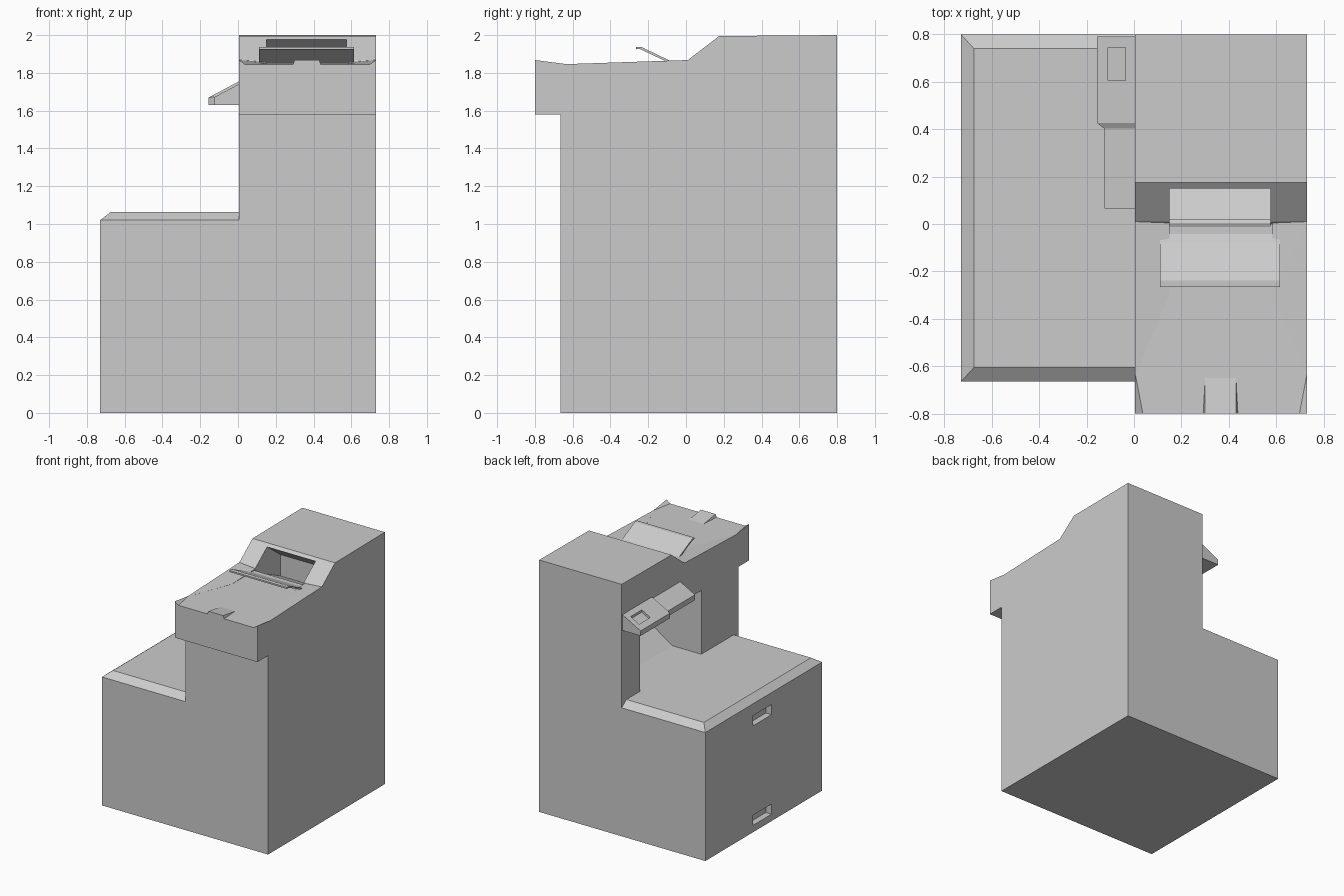
import bpy, bmesh

if "Cube" in bpy.data.objects:
    bpy.data.objects.remove(bpy.data.objects["Cube"])


def finish(name, bm):
    bmesh.ops.recalc_face_normals(bm, faces=bm.faces)
    mesh = bpy.data.meshes.new(name)
    bm.to_mesh(mesh)
    bm.free()
    ob = bpy.data.objects.new(name, mesh)
    bpy.context.collection.objects.link(ob)
    return ob


def prism(name, profile, axis, lo, hi):
    """Extrude a profile along x (profile is y,z) or y (profile is x,z)."""
    bm = bmesh.new()
    place = (lambda a, b, t: (t, a, b)) if axis == 'x' else (lambda a, b, t: (a, t, b))
    ends = [[bm.verts.new(place(a, b, t)) for a, b in profile] for t in (lo, hi)]
    for ring in ends:
        bm.faces.new(ring)
    n = len(profile)
    for i in range(n):
        j = (i + 1) % n
        bm.faces.new((ends[0][i], ends[0][j], ends[1][j], ends[1][i]))
    return finish(name, bm)


def hull(name, pts):
    bm = bmesh.new()
    for p in pts:
        bm.verts.new(p)
    bmesh.ops.convex_hull(bm, input=bm.verts)
    bmesh.ops.dissolve_limit(bm, angle_limit=0.003, verts=bm.verts, edges=bm.edges)
    return finish(name, bm)


def rect(x0, x1, y0, y1, z):
    return [(x, y, z) for x in (x0, x1) for y in (y0, y1)]


def cut(target, cutter):
    m = target.modifiers.new("cut", 'BOOLEAN')
    m.operation, m.solver, m.object = 'DIFFERENCE', 'EXACT', cutter
    cutter.hide_render = True
    cutter.hide_set(True)


# Tall cabinet with overhanging head
tower = prism("tower", [(-0.665, 0), (-0.665, 1.58), (-0.8, 1.58), (-0.8, 1.845),
                        (0, 1.85), (0.01, 1.868), (0.175, 1.995), (0.8, 2.0), (0.8, 0)],
              'x', 0.005, 0.73)

# Feed mouth in the sloped face
cut(tower, prism("mouth_cutter", [(0.005, 1.83), (0.32, 1.68), (0.32, 1.85), (0.15, 1.976),
                                  (0.10, 2.02), (-0.03, 1.88)], 'x', 0.15, 0.575))

# Work recess in the side of the cabinet
cut(tower, prism("recess_cutter", [(-0.1, 1.063), (0.26, 1.063), (0.62, 1.30),
                                   (0.62, 1.57), (-0.1, 1.57)], 'y', -0.2, 0.57))

# Low side cabinet with chamfered top
base = hull("side_cabinet", rect(-0.73, 0.005, -0.665, 0.8, 0)
            + rect(-0.73, 0.005, -0.665, 0.8, 1.02)
            + rect(-0.675, 0.005, -0.605, 0.74, 1.063))

# Slots in the outer side of the low cabinet
for i, z in enumerate((0.055, 0.845)):
    cut(base, hull(f"slot_cutter_{i}", rect(-0.8, -0.68, -0.03, 0.2, z)
                   + rect(-0.8, -0.68, -0.03, 0.2, z + 0.08)))

# Raised flap in front of the feed mouth
prism("flap", [(-0.265, 1.925), (-0.265, 1.937), (-0.238, 1.938), (-0.08, 1.862),
               (0.02, 1.83), (0.02, 1.815), (-0.1, 1.858), (-0.243, 1.926)], 'x', 0.11, 0.615)

# Gently raised borders beside the sheet path
for side, s in (("left", -1), ("right", 1)):
    def px(d):
        return 0.3675 + s * d
    hull(f"border_{side}", [(px(0.3625), -0.645, 1.846), (px(0.3625), 0.01, 1.868),
                            (px(0.2175), -0.29, 1.849), (px(0.2175), 0.01, 1.858),
                            (px(0.3625), -0.645, 1.83), (px(0.3625), 0.01, 1.83),
                            (px(0.2175), -0.29, 1.83), (px(0.2175), 0.01, 1.83)])
    # Small upturned front corner
    hull(f"corner_{side}", [(px(0.3625), -0.8, 1.868), (px(0.33), -0.8, 1.845),
                            (px(0.3625), -0.8, 1.84), (px(0.3625), -0.63, 1.846)])

# Finger wedge at the front edge
hull("front_wedge", [(0.30, -0.8, 1.868), (0.43, -0.8, 1.868), (0.29, -0.8, 1.84),
                     (0.44, -0.8, 1.84), (0.30, -0.65, 1.846), (0.43, -0.65, 1.846)])

# Control panel on the cabinet side: wide part, taper, narrow part
wide = [(0.005, 1.63), (-0.155, 1.63), (-0.155, 1.67), (0.005, 1.755)]
slim = [(0.005, 1.63), (-0.125, 1.63), (-0.125, 1.672), (0.005, 1.741)]
panel = hull("control_panel", [(x, y, z) for y in (0.425, 0.79) for x, z in wide]
             + [(x, 0.402, z) for x, z in slim])
prism("control_panel_narrow", slim, 'y', 0.065, 0.402)
cut(panel, prism("screen_cutter", [(-0.11, 1.675), (-0.035, 1.715), (-0.035, 1.78),
                                   (-0.11, 1.78)], 'y', 0.605, 0.745))
